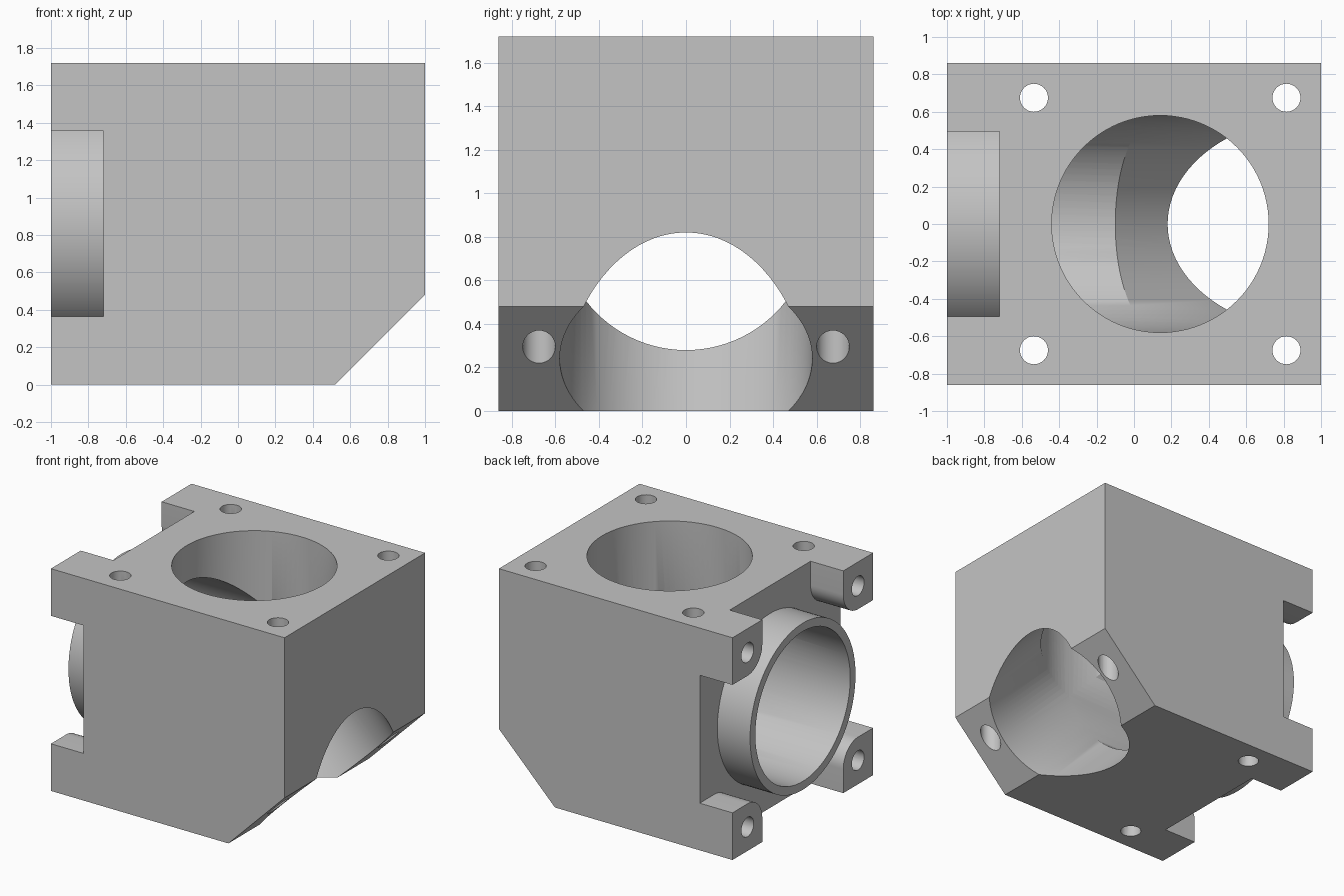
import bpy, bmesh
from math import sin, cos, pi, radians
from mathutils import Vector

if "Cube" in bpy.data.objects:
    bpy.data.objects.remove(bpy.data.objects["Cube"], do_unlink=True)

HALF = 0.86        # half width, also height of the bore centre
BORE = 0.58
INSET = 0.675      # bolt offset from the centre lines
BOLT = 0.075
POST_R = 0.18      # rounding of the posts
FLOOR = -0.72      # recess floor
CENTRE = Vector((0.14, 0, HALF))


def finish(bm, name):
    bmesh.ops.recalc_face_normals(bm, faces=bm.faces[:])
    mesh = bpy.data.meshes.new(name)
    bm.to_mesh(mesh)
    bm.free()
    obj = bpy.data.objects.new(name, mesh)
    bpy.context.collection.objects.link(obj)
    return obj


def prism(name, points, sweep):
    """Extrude a closed outline along a vector."""
    bm = bmesh.new()
    face = bm.faces.new([bm.verts.new(p) for p in points])
    new = bmesh.ops.extrude_face_region(bm, geom=[face])["geom"]
    verts = [v for v in new if isinstance(v, bmesh.types.BMVert)]
    bmesh.ops.translate(bm, verts=verts, vec=sweep)
    return finish(bm, name)


def rod(name, start, end, radius, sides):
    """Cylinder between two points."""
    start, end = Vector(start), Vector(end)
    axis = end - start
    bm = bmesh.new()
    bmesh.ops.create_cone(bm, cap_ends=True, segments=sides, radius1=radius,
                          radius2=radius, depth=axis.length)
    turn = axis.to_track_quat('Z', 'Y').to_matrix().to_4x4()
    bm.transform(turn)
    bmesh.ops.translate(bm, verts=bm.verts[:], vec=(start + end) / 2)
    return finish(bm, name)


def combine(target, tool, operation='DIFFERENCE'):
    tool.hide_render = True
    mod = target.modifiers.new("combine", 'BOOLEAN')
    mod.operation = operation
    mod.solver = 'EXACT'
    mod.object = tool
    bpy.ops.object.select_all(action='DESELECT')
    bpy.context.view_layer.objects.active = target
    target.select_set(True)
    bpy.ops.object.modifier_apply(modifier=mod.name)
    bpy.data.objects.remove(tool, do_unlink=True)


# Block with one chamfered lower edge
side = [(-1, 0), (0.52, 0), (1, 0.48), (1, 2 * HALF), (-1, 2 * HALF)]
block = prism("elbow_block", [(x, -HALF, z) for x, z in side], (0, 2 * HALF, 0))

# Cross-shaped recess that leaves four rounded corner posts
quarter = [(1.2, INSET - POST_R)]
for i in range(13):
    a = 1.5 * pi - i * pi / 24
    quarter.append((INSET + POST_R * cos(a), INSET + POST_R * sin(a)))
quarter.append((INSET - POST_R, 1.2))
cross = []
for k in range(4):
    c, s = round(cos(k * pi / 2)), round(sin(k * pi / 2))
    cross += [(-1.2, c * u - s * v, HALF + s * u + c * v) for u, v in quarter]
combine(block, prism("recess_cutter", cross, (FLOOR + 1.2, 0, 0)))

# Collar standing in the recess
combine(block, rod("collar", (-1, 0, HALF), (-0.6, 0, HALF), 0.645, 96), 'UNION')

# Three bores meeting in the middle: side, top and chamfer
for direction in [(-1, 0, 0), (0, 0, 1), (1, 0, -1)]:
    d = Vector(direction).normalized()
    combine(block, rod("bore_cutter", CENTRE - d * 0.02, CENTRE + d * 1.7, BORE, 96))

# Bolt holes: vertical ones go right through, post ones are blind
for s in (-1, 1):
    y = s * INSET
    for x in (CENTRE.x - INSET, CENTRE.x + INSET):
        combine(block, rod("bolt_cutter", (x, y, -0.2), (x, y, 2), BOLT, 32))
    z = HALF + s * INSET
    for y in (-INSET, INSET):
        combine(block, rod("post_cutter", (-1.2, y, z), (-0.55, y, z), BOLT, 32))

# Plain grey all over
grey = bpy.data.materials.new("plain_grey")
grey.use_nodes = True
colour = (0.55, 0.55, 0.55, 1)
grey.diffuse_color = colour
grey.node_tree.nodes["Principled BSDF"].inputs["Base Color"].default_value = colour
block.data.materials.clear()
block.data.materials.append(grey)

bpy.ops.object.select_all(action='DESELECT')
block.select_set(True)
bpy.context.view_layer.objects.active = block
bpy.ops.object.shade_smooth_by_angle(angle=radians(30))
